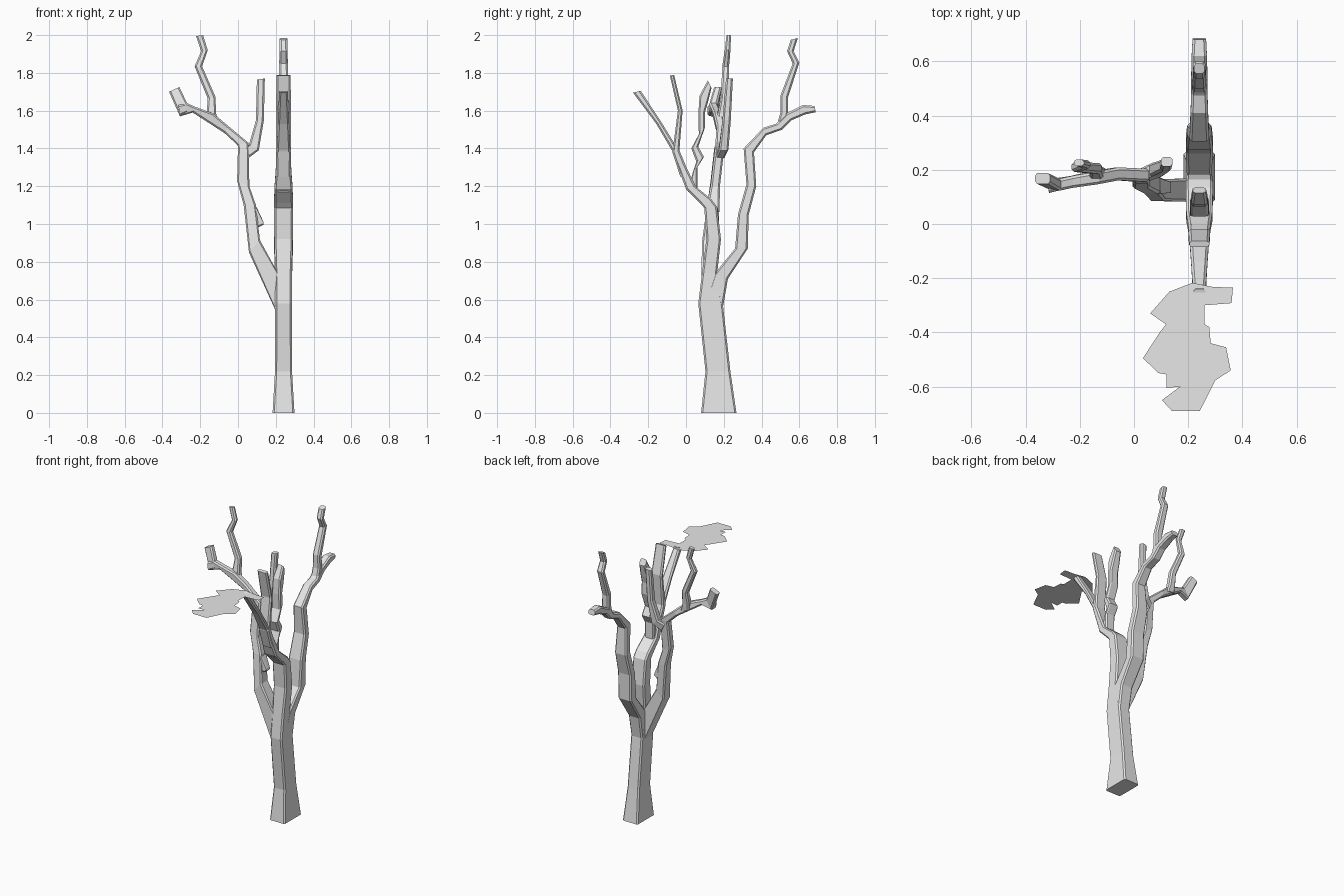
import bpy, bmesh

bark = bpy.data.materials.new("light grey")
bark.diffuse_color = (0.8, 0.8, 0.8, 1)


def finish(bm, name):
    me = bpy.data.meshes.new(name)
    bm.to_mesh(me)
    bm.free()
    me.materials.append(bark)
    ob = bpy.data.objects.new(name, me)
    bpy.context.collection.objects.link(ob)
    return ob


def limb(name, plane, rows, chamfer=0.009):
    """Chamfered box limb. Row: edge A (u, z), edge B (u, z), depth centre, half depth."""
    bm = bmesh.new()
    rings = []
    for ua, za, ub, zb, mid, half in rows:
        w = ((ub - ua) ** 2 + (zb - za) ** 2) ** 0.5
        t = min(chamfer / max(w, 1e-4), 0.3)
        c = min(chamfer, half * 0.6)
        section = [(0, half - c), (t, half), (1 - t, half), (1, half - c),
                   (1, c - half), (1 - t, -half), (t, -half), (0, c - half)]
        ring = []
        for s, d in section:
            u, z = ua + (ub - ua) * s, za + (zb - za) * s
            co = (mid + d, u, z) if plane == "YZ" else (u, mid + d, z)
            ring.append(bm.verts.new(co))
        rings.append(ring)
    for a, b in zip(rings, rings[1:]):
        for i in range(8):
            j = (i + 1) % 8
            bm.faces.new((a[i], a[j], b[j], b[i]))
    bm.faces.new(rings[0])
    bm.faces.new(rings[-1])
    bmesh.ops.recalc_face_normals(bm, faces=bm.faces)
    return finish(bm, name)


def yz_limb(name, rows):
    limb(name, "YZ", [(a, b, c, d, 0.241, h) for a, b, c, d, h in rows])


# trunk running into the front bough
yz_limb("trunk_and_front_bough", [
    (.08, 0, .267, 0, .058), (.103, .22, .235, .22, .045),
    (.065, .58, .197, .56, .044), (.085, .74, .165, .74, .044),
    (.108, .92, .185, .92, .049), (.097, 1.085, .165, 1.09, .05),
    (.075, 1.11, .135, 1.13, .05), (0, 1.185, .05, 1.2, .048),
    (-.03, 1.265, .012, 1.28, .042), (-.075, 1.39, -.045, 1.40, .036),
    (-.157, 1.53, -.137, 1.55, .03), (-.28, 1.695, -.24, 1.705, .023)])
yz_limb("front_upright_twig", [
    (-.03, 1.25, .015, 1.27, .038), (-.072, 1.38, -.035, 1.39, .04),
    (-.043, 1.60, -.018, 1.60, .04), (-.085, 1.785, -.063, 1.79, .037)])
yz_limb("front_inner_twig", [
    (.01, 1.17, .06, 1.18, .035), (.035, 1.27, .06, 1.30, .035),
    (.055, 1.33, .095, 1.355, .035), (.028, 1.40, .065, 1.41, .033),
    (.068, 1.475, .10, 1.51, .033), (.065, 1.58, .10, 1.59, .032),
    (.072, 1.68, .115, 1.64, .03), (.115, 1.76, .135, 1.72, .024)])

# back bough and its forks
yz_limb("back_bough", [
    (.09, .56, .195, .555, .043), (.15, .735, .222, .71, .045),
    (.26, .87, .327, .87, .05), (.275, 1.05, .332, 1.05, .05),
    (.32, 1.21, .372, 1.20, .045), (.305, 1.40, .36, 1.38, .036),
    (.41, 1.51, .425, 1.47, .032), (.475, 1.53, .51, 1.50, .03),
    (.53, 1.585, .56, 1.55, .03), (.62, 1.63, .63, 1.58, .028),
    (.68, 1.625, .687, 1.592, .025)])
yz_limb("back_upright_twig", [
    (.48, 1.52, .53, 1.53, .027), (.50, 1.59, .54, 1.585, .027),
    (.50, 1.68, .54, 1.67, .025), (.565, 1.85, .60, 1.855, .023),
    (.535, 1.915, .57, 1.915, .021), (.555, 1.975, .592, 1.985, .02)])

# side bough reaching to the left
limb("side_bough", "XZ", [
    (.215, .50, .215, .74, .125, .04), (.195, .55, .195, .77, .125, .043),
    (.058, .85, .116, .915, .125, .04), (.03, 1.10, .095, 1.10, .145, .033),
    (-.005, 1.23, .06, 1.20, .155, .025), (0, 1.41, .058, 1.37, .175, .025),
    (-.005, 1.42, .055, 1.43, .18, .024), (-.07, 1.48, -.053, 1.52, .185, .024),
    (-.17, 1.545, -.13, 1.585, .17, .024), (-.24, 1.59, -.225, 1.62, .155, .022),
    (-.307, 1.57, -.27, 1.64, .145, .022), (-.365, 1.70, -.31, 1.725, .168, .02)])
limb("side_prong", "XZ", [
    (-.27, 1.59, -.27, 1.64, .145, .02), (-.31, 1.572, -.315, 1.63, .135, .02)])
limb("side_upright_twig", "XZ", [
    (-.16, 1.54, -.10, 1.53, .185, .022), (-.165, 1.60, -.115, 1.58, .19, .022),
    (-.16, 1.665, -.12, 1.675, .205, .02), (-.23, 1.835, -.19, 1.835, .21, .018),
    (-.195, 1.915, -.16, 1.92, .22, .015), (-.222, 1.995, -.185, 2.0, .226, .012)])
limb("side_inner_twig", "XZ", [
    (.02, 1.40, .05, 1.345, .18, .025), (.058, 1.42, .11, 1.39, .2, .025),
    (.095, 1.55, .137, 1.55, .215, .022), (.10, 1.765, .142, 1.77, .23, .018)])
limb("broken_stub", "XZ", [
    (.07, 1.10, .08, .94, .14, .03), (.098, 1.09, .104, .98, .14, .028),
    (.133, 1.015, .137, .998, .135, .02)])

# single flat ragged leaf at the tip of the front bough
outline = [
    (.215, -.217), (.29, -.232), (.365, -.235), (.36, -.292), (.26, -.30),
    (.26, -.37), (.278, -.38), (.283, -.44), (.34, -.455), (.357, -.54),
    (.30, -.577), (.243, -.69), (.14, -.69), (.103, -.65), (.17, -.60),
    (.12, -.605), (.12, -.555), (.09, -.55), (.033, -.495), (.095, -.40),
    (.118, -.37), (.06, -.33), (.13, -.25)]
bm = bmesh.new()
bm.faces.new([bm.verts.new((x, y, 1.702)) for x, y in reversed(outline)])
bm.normal_update()
if bm.faces[:][0].normal.z < 0:
    bmesh.ops.reverse_faces(bm, faces=bm.faces[:])
finish(bm, "leaf")
